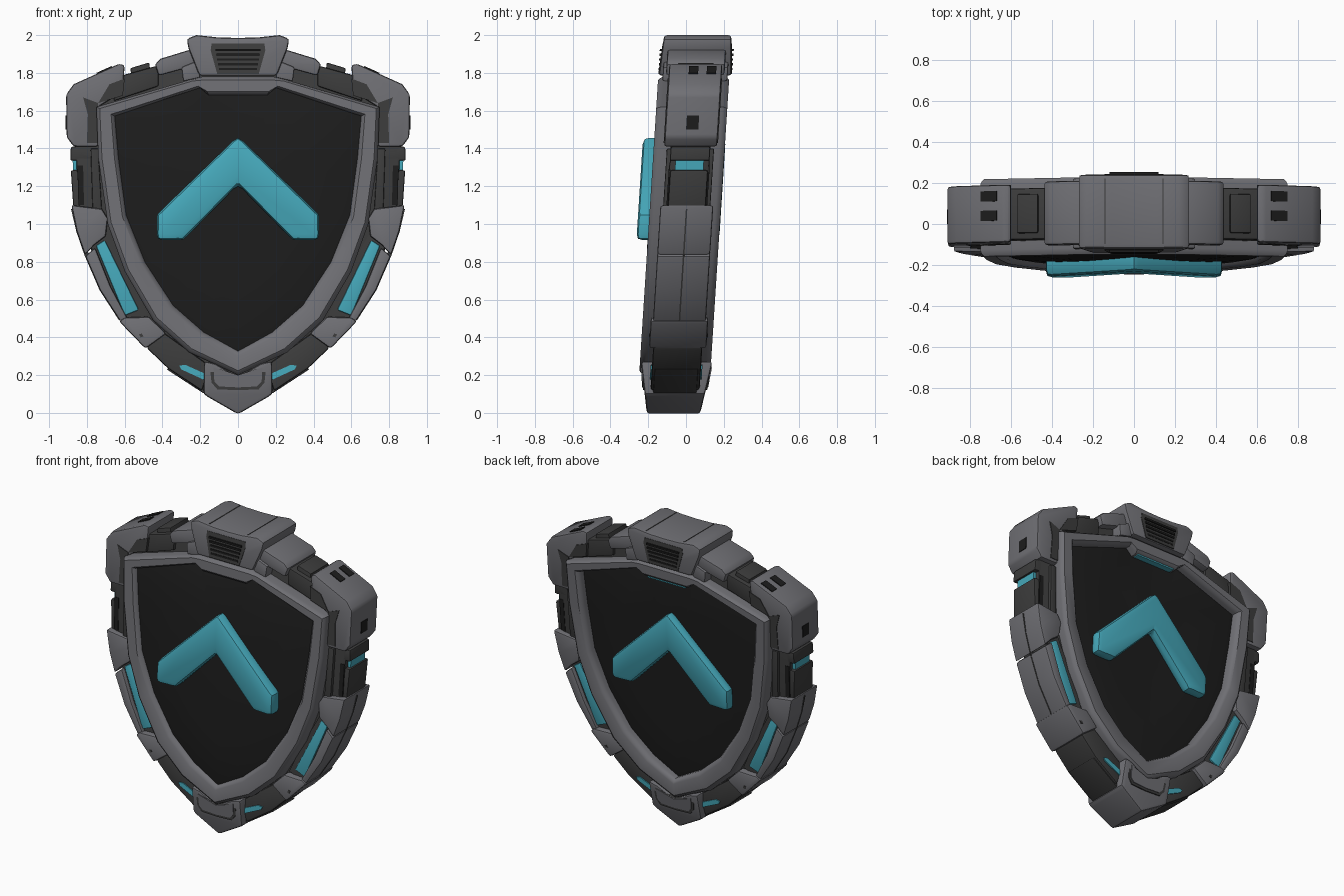
import bpy, bmesh, math
from mathutils import Vector

cube = bpy.data.objects.get("Cube")
if cube:
    bpy.data.objects.remove(cube, do_unlink=True)


def material(name, r, g, b):
    m = bpy.data.materials.new(name)
    m.use_nodes = True
    m.diffuse_color = (r, g, b, 1)
    bsdf = m.node_tree.nodes["Principled BSDF"]
    bsdf.inputs["Base Color"].default_value = (r, g, b, 1)
    bsdf.inputs["Roughness"].default_value = 0.6
    return m


GRAY = material("armor gray", 0.16, 0.16, 0.175)
DARK = material("dark gray", 0.045, 0.045, 0.045)
BLACK = material("panel black", 0.012, 0.012, 0.012)
CYAN = material("glow cyan", 0.06, 0.39, 0.49)


def finish(name, bm, mat):
    """Lean the part backwards with the whole shield and turn it into an object."""
    bmesh.ops.recalc_face_normals(bm, faces=bm.faces)
    for v in bm.verts:
        v.co.y += 0.064 * (v.co.z - 1.03)
    mesh = bpy.data.meshes.new(name)
    bm.to_mesh(mesh)
    bm.free()
    mesh.materials.append(mat)
    ob = bpy.data.objects.new(name, mesh)
    bpy.context.collection.objects.link(ob)
    bpy.ops.object.select_all(action='DESELECT')
    ob.select_set(True)
    bpy.context.view_layer.objects.active = ob
    bpy.ops.object.shade_smooth_by_angle(angle=math.radians(35))
    return ob


def whole(half):
    """Complete a half outline across the centre line."""
    return half + [(-x, z) for x, z in reversed(half) if x > 0]


def flip(pts):
    return [(-x, z) for x, z in pts]


def prism(name, pts, y0, y1, mat, bevel=0.012, taper=1.0, pair=False):
    """Extrude an x-z outline along y; taper scales the depth at the lowest point."""
    zs = [z for x, z in pts]
    low, high = min(zs), max(zs)
    bm = bmesh.new()
    for outline in ([pts, flip(pts)] if pair else [pts]):
        def ring(y):
            return [bm.verts.new((x, y * (taper + (1 - taper) * (z - low) / (high - low)), z))
                    for x, z in outline]
        a, b = ring(y0), ring(y1)
        bm.faces.new(a)
        bm.faces.new(b)
        for i in range(len(a)):
            j = (i + 1) % len(a)
            bm.faces.new((a[i], a[j], b[j], b[i]))
    bmesh.ops.recalc_face_normals(bm, faces=bm.faces)
    if bevel:
        sharp = [e for e in bm.edges if e.calc_face_angle(0) > math.radians(30)]
        bmesh.ops.bevel(bm, geom=sharp, offset=bevel, segments=2, profile=0.6,
                        affect='EDGES', clamp_overlap=True)
    return finish(name, bm, mat)


def pair(name, pts, depth, mat, bevel=0.012, taper=1.0):
    return prism(name, pts, -depth, depth, mat, bevel, taper, pair=True)


def loft(name, rings, mat, closed=False, cap=None):
    """Bridge matching rings of points; cap is an optional centre point."""
    bm = bmesh.new()
    loops = [[bm.verts.new(p) for p in r] for r in rings]
    spans = list(zip(loops, loops[1:])) + ([(loops[-1], loops[0])] if closed else [])
    n = len(loops[0])
    for a, b in spans:
        for i in range(n):
            j = (i + 1) % n
            bm.faces.new((a[i], a[j], b[j], b[i]))
    if cap:
        c = bm.verts.new(cap)
        for i in range(n):
            bm.faces.new((loops[-1][i], loops[-1][(i + 1) % n], c))
    return finish(name, bm, mat)


# Inner core joining every armor block
core = whole([(0, 1.93), (.3, 1.88), (.6, 1.78), (.86, 1.68), (.86, 1.4), (.84, 1.05),
              (.77, .84), (.68, .66), (.46, .37), (.18, .14), (0, .05)])
prism("core", core, -.105, .105, DARK)

# Raised shield frame, front and back
outer = whole([(0, 1.78), (.19, 1.78), (.25, 1.765), (.75, 1.62), (.74, 1.35), (.69, 1.0),
               (.6, .75), (.45, .49), (.26, .32), (0, .2)])
inner = whole([(0, 1.68), (.155, 1.68), (.2, 1.72), (.65, 1.57), (.63, 1.35), (.59, 1.05),
               (.49, .8), (.34, .57), (.18, .43), (0, .33)])
section = [(0, .1), (0, .165), (.06, .182), (.18, .195), (.78, .195), (.92, .183), (1, .16), (1, .09)]
for name, side in (("front_frame", -1), ("back_frame", .93)):
    rings = [[(o[0] + (i[0] - o[0]) * t, side * y, o[1] + (i[1] - o[1]) * t)
              for o, i in zip(outer, inner)] for t, y in section]
    loft(name, rings, GRAY, closed=True)

# Domed panels inside the frames
for name, edge, mid, top in (("front_panel", -.165, -.19, -.2), ("back_panel", .118, .122, .125)):
    rings = [[(x * s, y, 1.05 + (z - 1.05) * s) for x, z in inner]
             for s, y in ((1.02, edge * .7), (1.02, edge), (.96, edge * 1.06), (.6, mid))]
    loft(name, rings, BLACK, cap=(0, top, 1.05))

# Chevrons
chevron = whole([(0, 1.465), (.43, 1.05), (.43, .915), (.29, .915), (0, 1.21)])
prism("front_chevron", chevron, -.255, -.15, CYAN, .032)
prism("back_chevron", chevron, .1, .183, CYAN, .03)
prism("back_notch_light", whole([(0, 1.684), (.14, 1.684), (.14, 1.675), (0, 1.675)]),
      .125, .165, CYAN, 0)

# Top block with a slatted vent on each face
prism("top_block", whole([(0, 1.985), (.11, 1.988), (.22, 2.0), (.272, 1.98), (.262, 1.93),
                          (.205, 1.785), (0, 1.785)]), -.178, .178, GRAY, .018, taper=1.08)
for side, label in ((-1, "front"), (1, "back")):
    vent = whole([(0, 1.955), (.14, 1.955), (.145, 1.92), (.11, 1.795), (0, 1.795)])
    prism(label + "_vent", vent, side * .17, side * .183, DARK, 0, taper=1.07)
    for k in range(5):
        z = 1.815 + .025 * k
        w = .1 + .2 * (z - 1.815)
        prism(f"{label}_vent_slat_{k}", whole([(0, z + .012), (w, z + .012), (w, z), (0, z)]),
              side * .17, side * .196, BLACK, 0)
pair("top_seams", [(.138, 1.993), (.144, 1.994), (.144, 1.97), (.138, 1.97)], .16, DARK, 0)

# Shoulders, joints and corner blocks along the top
pair("shoulders", [(.23, 1.93), (.41, 1.875), (.44, 1.845), (.42, 1.785), (.22, 1.84)], .155, GRAY, .016)
pair("shoulder_pads", [(.2, 1.87), (.3, 1.83), (.29, 1.755), (.2, 1.775)], .172, GRAY)
pair("top_joints", [(.42, 1.84), (.62, 1.785), (.66, 1.65), (.42, 1.73)], .125, DARK)
pair("joint_ribs", [(.47, 1.855), (.57, 1.825), (.56, 1.74), (.46, 1.77)], .095, DARK, .008)
pair("corner_blocks", [(.6, 1.842), (.63, 1.848), (.87, 1.74), (.91, 1.685), (.907, 1.46),
                       (.87, 1.41), (.74, 1.41), (.74, 1.62), (.61, 1.7)], .14, GRAY, .022)
pair("corner_shadow_plates", [(.74, 1.64), (.82, 1.67), (.795, 1.58), (.8, 1.43), (.74, 1.43)],
     .144, DARK, 0)
pair("corner_seams", [(.6, 1.77), (.68, 1.74), (.74, 1.64), (.61, 1.68)], .144, DARK, 0)
for k, y in enumerate((-.035, .06)):
    prism(f"corner_slots_{k}", [(.67, 1.836), (.75, 1.8), (.74, 1.78), (.66, 1.815)],
          y, y + .05, BLACK, 0, pair=True)
prism("corner_side_ports", [(.912, 1.575), (.912, 1.5), (.89, 1.5), (.89, 1.575)],
      -.03, .035, BLACK, 0, pair=True)

# Dark side modules with a light strip
pair("side_modules_upper", [(.75, 1.41), (.885, 1.41), (.888, 1.335), (.75, 1.335)], .105, DARK)
pair("side_lights", [(.8, 1.335), (.875, 1.335), (.874, 1.28), (.8, 1.28)], .075, CYAN, 0)
pair("side_modules_lower", [(.76, 1.285), (.885, 1.285), (.872, 1.09), (.74, 1.09)], .1, DARK)
pair("side_inner_plates", [(.74, 1.4), (.78, 1.4), (.77, 1.08), (.72, 1.06)], .125, DARK, .008)
pair("side_insets", [(.82, 1.31), (.85, 1.31), (.845, 1.1), (.815, 1.1)], .108, BLACK, 0)

# Curved lower rails around the light windows
pair("upper_rails", [(.882, 1.1), (.853, .96), (.81, .835), (.76, .89), (.7, .935), (.69, 1.03),
                     (.72, 1.08)], .14, GRAY, .014)
pair("lower_rails", [(.808, .83), (.73, .65), (.62, .48), (.585, .5), (.675, .67), (.757, .875)],
     .14, GRAY, .014)
pair("window_trim", [(.69, .94), (.775, .885), (.6, .48), (.48, .52), (.56, .7)], .112, DARK, 0)
pair("window_lights", [(.705, .915), (.752, .885), (.6, .515), (.525, .545)], .122, CYAN, .01)
pair("rail_brackets", [(.63, .485), (.49, .34), (.38, .42), (.47, .51), (.6, .505)], .152, GRAY, .016)
prism("rail_grooves", [(.884, 1.08), (.856, .96), (.813, .835), (.733, .65), (.63, .49),
                       (.61, .5), (.71, .66), (.79, .84), (.83, .96), (.86, 1.08)],
      -.004, .004, DARK, 0, pair=True)
pair("bracket_pins", [(.51, .42), (.525, .415), (.515, .4), (.5, .405)], .156, DARK, 0)

# Lower dark modules with small lights
pair("lower_modules", [(.485, .345), (.37, .235), (.19, .115), (.15, .25), (.4, .43)], .13, DARK, .016)
pair("lower_module_caps", [(.38, .232), (.18, .102), (.17, .15), (.34, .245)], .115, DARK, .008)
pair("lower_lights", [(.18, .175), (.3, .23), (.31, .25), (.28, .255), (.18, .21)], .137, CYAN, 0)

# Bottom tip block
prism("tip_block", whole([(0, .19), (.12, .26), (.18, .275), (.182, .1), (.16, .085), (0, -.007)]),
      -.19, .19, GRAY, .018, taper=.74)
prism("tip_face_rim", whole([(0, .2), (.15, .25), (.14, .16), (.11, .125), (0, .12)]),
      -.183, .183, DARK, 0, taper=.93)
prism("tip_face_plate", whole([(0, .2), (.13, .24), (.125, .165), (.1, .14), (0, .135)]),
      -.188, .188, GRAY, 0, taper=.93)
